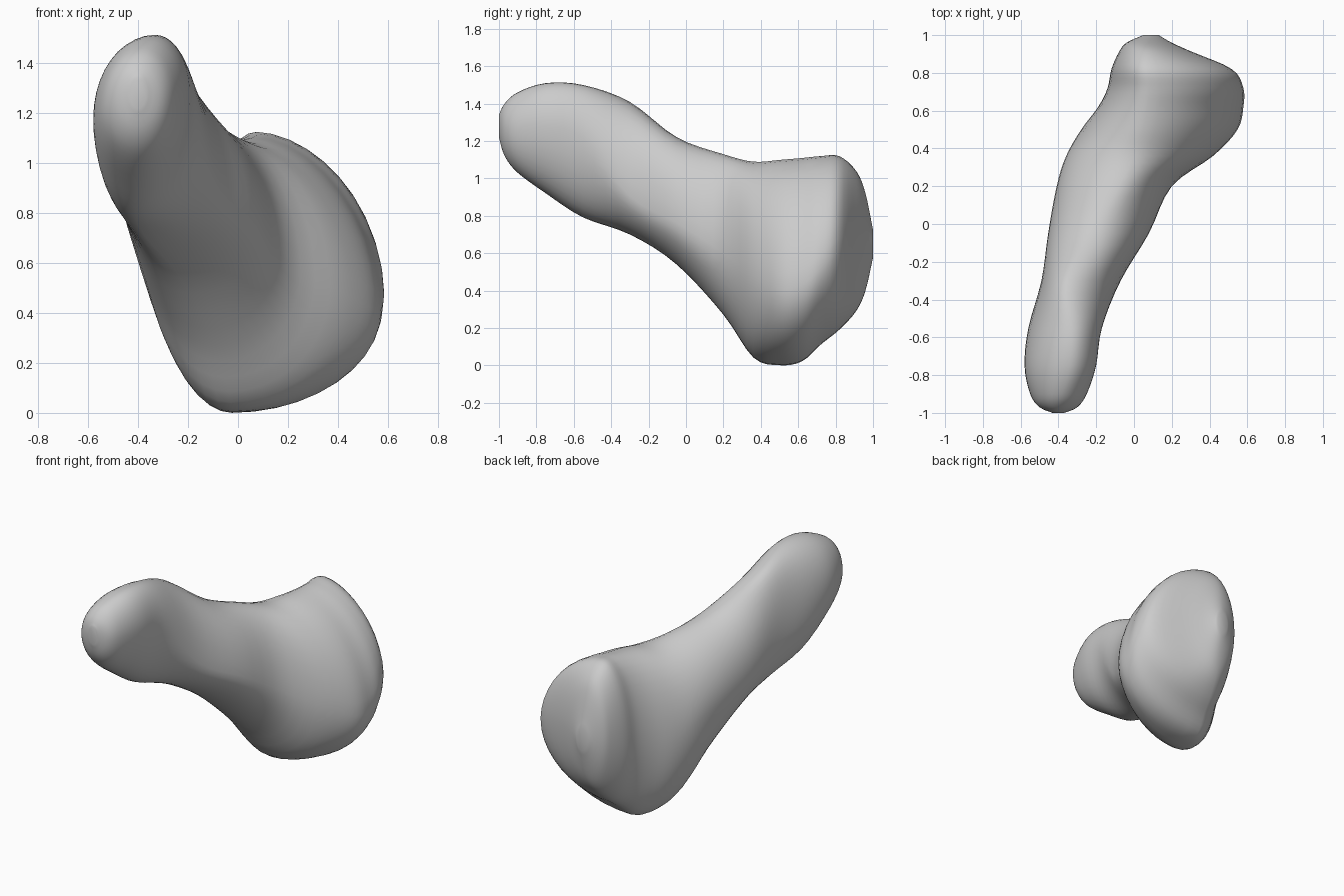
import bpy
import bmesh
import math

cube = bpy.data.objects.get("Cube")
if cube:
    bpy.data.objects.remove(cube, do_unlink=True)

SEGMENTS = 40
STEPS = 4

# Cross-sections along the bone, from the narrow head to the wide end:
# y, left x, right x, bottom z, top z, left height, right height, bottom x, top x
SECTIONS = [
    (-1, -.43, -.37, 1.22, 1.34, 1.28, 1.28, -.4, -.4),
    (-.97, -.5, -.3, 1.12, 1.4, 1.26, 1.27, -.4, -.4),
    (-.9, -.55, -.25, 1.03, 1.46, 1.22, 1.27, -.4, -.38),
    (-.75, -.58, -.2, .92, 1.51, 1.18, 1.28, -.41, -.34),
    (-.55, -.56, -.17, .79, 1.5, 1.08, 1.22, -.41, -.33),
    (-.3, -.49, -.07, .7, 1.41, .98, .9, -.37, -.35),
    (-.05, -.455, .08, .54, 1.22, .84, .76, -.23, -.22),
    (.2, -.41, .2, .27, 1.13, .74, .6, -.09, -.08),
    (.36, -.36, .42, .04, 1.09, .67, .48, -.03, 0),
    (.5, -.28, .55, 0, 1.1, .54, .41, -.03, .05),
    (.62, -.19, .58, .02, 1.11, .53, .43, -.02, .07),
    (.72, -.14, .58, .11, 1.12, .55, .52, .01, .08),
    (.82, -.12, .52, .19, 1.12, .6, .62, .04, .07),
    (.91, -.08, .31, .29, 1.04, .64, .67, .07, .07),
    (.96, -.04, .2, .4, .92, .66, .66, .09, .07),
    (1, .05, .13, .58, .72, .65, .65, .09, .09),
]


def blend(a, b, c, d, t):
    """Smooth spline value between b and c."""
    return b + t * (c - a + t * (2 * a - 5 * b + 4 * c - d
                                 + t * (3 * (b - c) + d - a))) / 2


def smooth_sections(rows):
    """Fill in extra sections between the measured ones."""
    result = []
    last = len(rows) - 1
    for i in range(last):
        near = [rows[max(0, min(last, i + k))] for k in (-1, 0, 1, 2)]
        for step in range(STEPS):
            t = step / STEPS
            result.append([blend(*values, t) for values in zip(*near)])
    result.append(rows[last])
    return result


def outline(section):
    """Rounded lopsided loop that touches all four edges of a section."""
    y, left, right, bottom, top, left_z, right_z, bottom_x, top_x = section
    shoulder = 1 + .13 * max(0, min(1, 2 * y))  # flatter upper right at the wide end
    for i in range(SEGMENTS):
        angle = math.tau * i / SEGMENTS
        c, s = math.cos(angle), math.sin(angle)
        mid_x = top_x if s > 0 else bottom_x
        mid_z = right_z if c > 0 else left_z
        reach_x = right - mid_x if c > 0 else mid_x - left
        reach_z = top - mid_z if s > 0 else mid_z - bottom
        if c > 0 and s > 0:
            c, s = c ** shoulder, s ** shoulder
        yield (mid_x + c * reach_x, y, mid_z + s * reach_z)


def make_material(name, color):
    material = bpy.data.materials.new(name)
    material.use_nodes = True
    material.diffuse_color = color
    shader = material.node_tree.nodes["Principled BSDF"]
    shader.inputs["Base Color"].default_value = color
    return material


# Bone body, lofted through the sections and closed at both ends
bm = bmesh.new()
rings = [[bm.verts.new(p) for p in outline(section)]
         for section in smooth_sections(SECTIONS)]
for ring, following in zip(rings, rings[1:]):
    for i in range(SEGMENTS):
        j = (i + 1) % SEGMENTS
        bm.faces.new((ring[i], ring[j], following[j], following[i]))
bm.faces.new(rings[0])
bm.faces.new(rings[-1])

# Soften the joins between the sections
bmesh.ops.smooth_vert(bm, verts=bm.verts, factor=.3,
                      use_axis_x=True, use_axis_y=False, use_axis_z=True)
bmesh.ops.recalc_face_normals(bm, faces=bm.faces)

mesh = bpy.data.meshes.new("bone_body")
bm.to_mesh(mesh)
bm.free()
bone = bpy.data.objects.new("bone_body", mesh)
bpy.context.collection.objects.link(bone)
mesh.materials.append(make_material("plain grey", (.6, .6, .6, 1)))

# Smooth shading
bpy.ops.object.select_all(action="DESELECT")
bone.select_set(True)
bpy.context.view_layer.objects.active = bone
bpy.ops.object.shade_smooth_by_angle(angle=math.radians(60))
